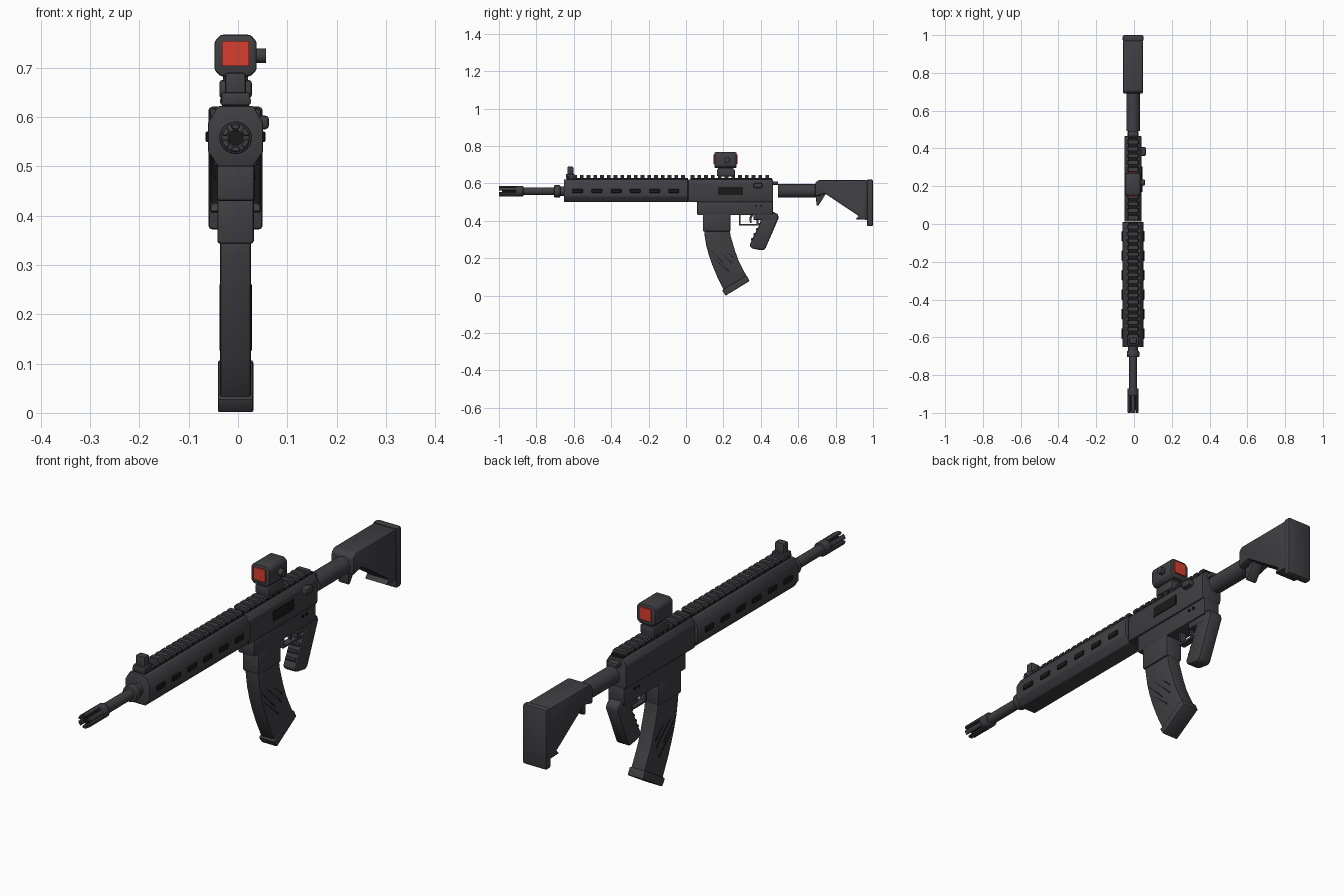
import bpy, bmesh, math
from mathutils import Matrix

if "Cube" in bpy.data.objects:
    bpy.data.objects.remove(bpy.data.objects["Cube"])

CX = -0.005   # centre plane of the body
AX = 0.558    # height of the barrel axis


def material(name, rgb):
    m = bpy.data.materials.new(name)
    m.diffuse_color = (*rgb, 1)
    m.use_nodes = True
    m.node_tree.nodes["Principled BSDF"].inputs["Base Color"].default_value = m.diffuse_color
    return m


GREY = material("gunmetal_grey", (0.050, 0.050, 0.056))
BLACK = material("matte_black", (0.010, 0.010, 0.011))
RED = material("lens_red", (0.68, 0.05, 0.03))


def finish(name, bm, mat, bevel=0.0, segs=2):
    bmesh.ops.recalc_face_normals(bm, faces=bm.faces)
    if bevel:
        edges = [e for e in bm.edges if e.calc_face_angle(0) > math.radians(32)]
        bmesh.ops.bevel(bm, geom=edges, offset=bevel, segments=segs, profile=0.5,
                        affect='EDGES', clamp_overlap=True)
    bmesh.ops.translate(bm, verts=bm.verts, vec=(CX, 0, 0))
    me = bpy.data.meshes.new(name)
    bm.to_mesh(me)
    bm.free()
    me.materials.append(mat)
    me.shade_smooth()
    me.set_sharp_from_angle(angle=math.radians(35))
    ob = bpy.data.objects.new(name, me)
    bpy.context.collection.objects.link(ob)
    return ob


def add_prism(bm, pts, axis, lo, hi):
    """Extrude a profile: (y, z) points along x, or (x, z) points along y."""
    def place(p, t):
        return (t, p[0], p[1]) if axis == 'x' else (p[0], t, p[1])
    a = [bm.verts.new(place(p, lo)) for p in pts]
    b = [bm.verts.new(place(p, hi)) for p in pts]
    bm.faces.new(a)
    bm.faces.new(b[::-1])
    for i in range(len(pts)):
        j = (i + 1) % len(pts)
        bm.faces.new((a[i], b[i], b[j], a[j]))


def prism(name, pts, axis, lo, hi, mat=GREY, bevel=0.0, segs=2):
    bm = bmesh.new()
    add_prism(bm, pts, axis, lo, hi)
    return finish(name, bm, mat, bevel, segs)


def rect(y0, y1, z0, z1):
    return [(y0, z0), (y1, z0), (y1, z1), (y0, z1)]


def block(name, w, y0, y1, z0, z1, mat=GREY, bevel=0.0, segs=2):
    return prism(name, rect(y0, y1, z0, z1), 'x', -w, w, mat, bevel, segs)


def mirrored(half):
    return half + [(-x, z) for x, z in reversed(half)]


def circle(r, cu=0.0, cz=AX, n=24):
    return [(cu + r * math.cos(2 * math.pi * i / n), cz + r * math.sin(2 * math.pi * i / n))
            for i in range(n)]


def tube(name, r, y0, y1, mat=GREY, bevel=0.0, z=AX):
    return prism(name, circle(r, 0, z), 'y', y0, y1, mat, bevel)


# Barrel, gas collar and flash hider
tube("barrel", 0.021, -0.90, -0.64)
tube("barrel_collar", 0.033, -0.705, -0.672, bevel=0.005)
tube("barrel_nut", 0.026, -0.68, -0.64)
tube("flash_hider_base", 0.029, -0.91, -0.87, bevel=0.004)
tube("bore", 0.016, -0.985, -0.90, BLACK)
bm = bmesh.new()
for k in range(6):
    mid = math.radians(60 * k + 30)
    angs = [mid + math.radians(d) for d in (-21, -7, 7, 21)]
    sector = [(0.029 * math.cos(a), AX + 0.029 * math.sin(a)) for a in angs]
    sector += [(0.017 * math.cos(a), AX + 0.017 * math.sin(a)) for a in reversed(angs)]
    add_prism(bm, sector, 'y', -1.0, -0.905)
finish("flash_hider_prongs", bm, GREY, 0.002, 1)

# Handguard with side vents
guard = mirrored([(0.036, 0.50), (0.056, 0.53), (0.056, 0.588), (0.036, 0.622)])
prism("handguard", guard, 'y', -0.652, 0.01, bevel=0.003)
bm = bmesh.new()
for k in range(6):
    y = -0.58 + 0.103 * k
    for s in (-1, 1):
        add_prism(bm, rect(y - 0.028, y + 0.028, 0.549, 0.571), 'x', s * 0.052, s * 0.061)
finish("handguard_vents", bm, BLACK, 0.003, 1)


# Accessory rails
def rail(name, y0, y1, n):
    block(name + "_base", 0.027, y0, y1, 0.61, 0.63, BLACK)
    bm = bmesh.new()
    step = (y1 - y0) / n
    tooth = mirrored([(0.025, 0.62), (0.031, 0.628), (0.031, 0.636), (0.025, 0.644)])
    for k in range(n):
        y = y0 + step * k
        add_prism(bm, tooth, 'y', y, y + step * 0.55)
    finish(name + "_teeth", bm, GREY)


rail("front_rail", -0.64, 0.01, 18)
rail("rear_rail", 0.025, 0.46, 12)

# Front post sight
block("front_sight_base", 0.029, -0.642, -0.595, 0.625, 0.650, bevel=0.004)
block("front_sight_post", 0.021, -0.634, -0.602, 0.64, 0.69, bevel=0.006)

# Receiver
upper = mirrored([(0.043, 0.50), (0.046, 0.515), (0.046, 0.598), (0.031, 0.622)])
prism("upper_receiver", upper, 'y', 0.012, 0.465, bevel=0.004)
block("lower_receiver", 0.038, 0.06, 0.465, 0.43, 0.505, bevel=0.006)
block("magazine_well", 0.037, 0.09, 0.238, 0.343, 0.44, bevel=0.006)
block("grip_mount", 0.032, 0.36, 0.455, 0.405, 0.44, bevel=0.006)
block("charging_handle", 0.024, 0.455, 0.492, 0.592, 0.611, bevel=0.003)
prism("ejection_port", rect(0.17, 0.305, 0.538, 0.58), 'x', 0.042, 0.049, BLACK)
prism("forward_assist", rect(0.36, 0.408, 0.575, 0.603), 'x', 0.03, 0.068, bevel=0.008)
bm = bmesh.new()
for y in (0.375, 0.40):
    add_prism(bm, circle(0.006, y, 0.48, 12), 'x', -0.042, 0.042)
finish("receiver_pins", bm, BLACK)

# Curved magazine with diagonal side ribs and floor plate
mag = [(0.097, 0.36), (0.099, 0.325), (0.108, 0.27), (0.121, 0.22), (0.140, 0.165),
       (0.165, 0.105), (0.202, 0.03), (0.326, 0.10), (0.302, 0.145), (0.280, 0.19),
       (0.262, 0.24), (0.247, 0.29), (0.237, 0.325), (0.235, 0.36)]
prism("magazine", mag, 'x', -0.031, 0.031, bevel=0.005)
prism("magazine_floor_plate", [(0.193, 0.028), (0.212, 0.0), (0.340, 0.078), (0.325, 0.108)],
      'x', -0.036, 0.036, bevel=0.004)
bm = bmesh.new()
for (y0, z0), (y1, z1) in (((0.115, 0.26), (0.20, 0.175)), ((0.155, 0.26), (0.245, 0.175)),
                           ((0.20, 0.25), (0.25, 0.205)), ((0.13, 0.215), (0.23, 0.13))):
    strip = [(y0, z0), (y1, z1 - 0.004), (y1, z1 + 0.004)]
    for s in (-1, 1):
        add_prism(bm, strip, 'x', s * 0.029, s * 0.033)
finish("magazine_ribs", bm, BLACK)

# Trigger and guard
bm = bmesh.new()
for r in (rect(0.283, 0.292, 0.375, 0.435), rect(0.283, 0.385, 0.374, 0.382),
          rect(0.378, 0.387, 0.374, 0.435)):
    add_prism(bm, r, 'x', -0.014, 0.014)
finish("trigger_guard", bm, GREY)
prism("trigger", [(0.345, 0.435), (0.338, 0.41), (0.343, 0.388), (0.350, 0.388),
                  (0.349, 0.41), (0.362, 0.435)], 'x', -0.007, 0.007)

# Pistol grip with finger ridges
grip = [(0.405, 0.43), (0.395, 0.385), (0.338, 0.268), (0.352, 0.252), (0.412, 0.241),
        (0.425, 0.252), (0.495, 0.415), (0.492, 0.436), (0.46, 0.45)]
prism("pistol_grip", grip, 'x', -0.030, 0.030, bevel=0.010)
bm = bmesh.new()
for k in range(4):
    add_prism(bm, circle(0.008, 0.355 + 0.013 * k, 0.300 + 0.027 * k, 10), 'x', -0.022, 0.022)
finish("grip_ridges", bm, GREY)

# Buffer tube and shoulder stock
tube("buffer_tube", 0.036, 0.492, 0.72, z=0.56)
stock = [(0.690, 0.600), (0.705, 0.617), (0.972, 0.617), (0.972, 0.405), (0.905, 0.408),
         (0.925, 0.425), (0.745, 0.545), (0.690, 0.530)]
prism("shoulder_stock", stock, 'x', -0.052, 0.052, bevel=0.010)
prism("stock_latch", [(0.693, 0.55), (0.698, 0.482), (0.708, 0.482), (0.752, 0.55)],
      'x', -0.024, 0.024, bevel=0.004)
block("butt_plate", 0.055, 0.967, 1.0, 0.372, 0.621, bevel=0.008)

# Reflex sight
block("sight_clamp", 0.033, 0.165, 0.262, 0.638, 0.675, bevel=0.006)
block("sight_neck", 0.025, 0.172, 0.255, 0.66, 0.70, bevel=0.004)
hood = mirrored([(0.030, 0.682), (0.043, 0.695), (0.043, 0.753), (0.030, 0.767)])
prism("sight_hood", hood, 'y', 0.152, 0.270, bevel=0.006)
for name, y0, y1 in (("front_lens", 0.146, 0.153), ("rear_lens", 0.269, 0.276)):
    block(name, 0.027, y0, y1, 0.703, 0.754, RED)
prism("sight_knob", circle(0.015, 0.22, 0.724, 16), 'x', 0.04, 0.062, bevel=0.002)
